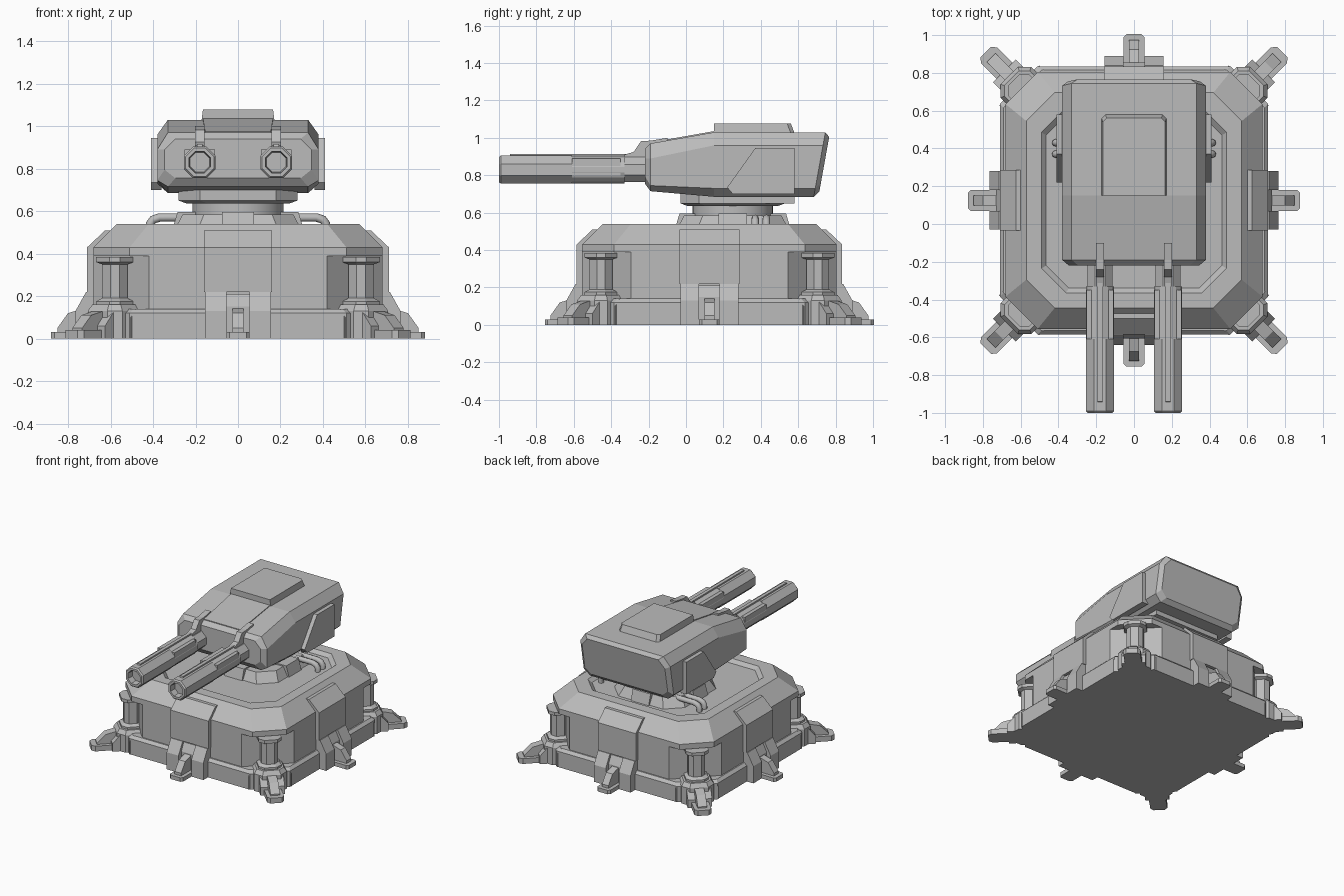
import bpy
import bmesh
import math
from mathutils import Matrix, Vector

cube = bpy.data.objects.get("Cube")
if cube:
    bpy.data.objects.remove(cube, do_unlink=True)

grey = bpy.data.materials.new("armour grey")
grey.use_nodes = True
tone = (0.5, 0.5, 0.5, 1)
grey.diffuse_color = tone
grey.node_tree.nodes["Principled BSDF"].inputs["Base Color"].default_value = tone

CENTRE = Matrix.Translation((0, 0.125, 0))
TURRET_Y = 0.25


def loft(name, rings, matrix=Matrix()):
    """Skin a stack of equal-length point rings and cap both ends."""
    bm = bmesh.new()
    loops = [[bm.verts.new(matrix @ Vector(p)) for p in ring] for ring in rings]
    n = len(loops[0])
    for a, b in zip(loops, loops[1:]):
        for i in range(n):
            j = (i + 1) % n
            bm.faces.new((a[i], a[j], b[j], b[i]))
    bm.faces.new(loops[0][::-1])
    bm.faces.new(loops[-1])
    bmesh.ops.recalc_face_normals(bm, faces=bm.faces)
    mesh = bpy.data.meshes.new(name)
    bm.to_mesh(mesh)
    bm.free()
    mesh.materials.append(grey)
    obj = bpy.data.objects.new(name, mesh)
    bpy.context.collection.objects.link(obj)
    return obj


def octagon(hx, hy, cut, z):
    """Rectangle with cut corners."""
    return [(hx, -hy + cut, z), (hx, hy - cut, z), (hx - cut, hy, z), (-hx + cut, hy, z),
            (-hx, hy - cut, z), (-hx, -hy + cut, z), (-hx + cut, -hy, z), (hx - cut, -hy, z)]


def stack(name, levels, matrix=CENTRE):
    """Loft of square cut-corner rings from (half size, cut, height)."""
    return loft(name, [octagon(h, h, c, z) for h, c, z in levels], matrix)


def slab(name, profile, lo, hi, matrix=Matrix()):
    """Extrude a profile in the XZ plane along Y."""
    return loft(name, [[(u, y, z) for u, z in profile] for y in (lo, hi)], matrix)


def side_slab(name, profile, lo, hi):
    """Extrude a profile in the YZ plane along X."""
    return loft(name, [[(x, y, z) for y, z in profile] for x in (lo, hi)])


def tube(name, x, z, sides, rings):
    """Turned part along Y from (y, radius)."""
    def ring(y, r):
        angles = [math.tau * (i + 0.5) / sides for i in range(sides)]
        return [(x + r * math.cos(a), y, z + r * math.sin(a)) for a in angles]
    return loft(name, [ring(y, r) for y, r in rings])


def spin(angle):
    return CENTRE @ Matrix.Rotation(math.radians(angle), 4, "Z")


# Base: skirt, walls, sloped roof with a shallow sunken deck
stack("base_skirt", [(0.71, 0.2, 0), (0.71, 0.2, 0.12), (0.69, 0.2, 0.14)])
stack("base_lower_wall", [(0.68, 0.26, 0.01), (0.68, 0.26, 0.4)])
stack("base_upper_wall", [(0.68, 0.17, 0.39), (0.68, 0.17, 0.43), (0.57, 0.15, 0.54),
                          (0.49, 0.13, 0.54), (0.465, 0.12, 0.515), (0.43, 0.11, 0.515)])

# Side panels with their small feet
panel = [(0.65, 0.22), (0.71, 0.22), (0.71, 0.43), (0.625, 0.51), (0.59, 0.51), (0.65, 0.43)]
housing = [(0.66, 0), (0.765, 0), (0.765, 0.13), (0.715, 0.22), (0.66, 0.22)]
for side, angle in (("left", 0), ("back", 90), ("right", 180), ("front", 270)):
    m = spin(angle)
    slab(side + "_panel", panel, -0.16, 0.16, m)
    for k in (-1, 1):
        slab(side + "_foot_housing", housing, k * 0.055, k * 0.155, m)
    slab(side + "_foot_core", [(0.66, 0), (0.73, 0), (0.73, 0.15), (0.7, 0.21), (0.66, 0.21)],
         -0.06, 0.06, m)
    loft(side + "_foot_toe", [[(0.7, -0.055, z), (0.865, -0.055, z), (0.88, -0.04, z),
                               (0.88, 0.04, z), (0.865, 0.055, z), (0.7, 0.055, z)]
                              for z in (0, 0.03)], m)
    slab(side + "_foot_rib", [(0.7, 0), (0.85, 0), (0.85, 0.05), (0.8, 0.12), (0.7, 0.15)],
         -0.027, 0.027, m)

# Corner posts and diagonal feet
for angle in (45, 135, 225, 315):
    m = spin(angle)
    post = m @ Matrix.Translation((0.82, 0, 0))
    stack("corner_pad", [(0.115, 0.05, 0), (0.115, 0.05, 0.13), (0.095, 0.04, 0.16)], post)
    stack("corner_post", [(0.08, 0.035, 0.15), (0.08, 0.035, 0.175), (0.058, 0.03, 0.19),
                          (0.058, 0.03, 0.35), (0.08, 0.035, 0.36), (0.08, 0.035, 0.385)], post)
    slab("corner_foot_shoulder", [(0.76, 0), (0.97, 0), (0.97, 0.06), (0.9, 0.14), (0.76, 0.14)],
         -0.085, 0.085, m)
    loft("corner_foot_toe", [[(0.85, -0.06, z), (1.085, -0.06, z), (1.11, -0.04, z),
                              (1.11, 0.04, z), (1.085, 0.06, z), (0.85, 0.06, z)]
                             for z in (0, 0.04)], m)
    slab("corner_foot_rib", [(0.85, 0), (1.07, 0), (1.07, 0.05), (1.01, 0.11), (0.85, 0.15)],
         -0.033, 0.033, m)
    for k in (-1, 1):
        slab("corner_flange", [(0.74, 0), (0.86, 0), (0.86, 0.1), (0.83, 0.14), (0.74, 0.14)],
             k * 0.08, k * 0.15, m)

# Turning ring
ring = Matrix.Translation((0, TURRET_Y, 0))
stack("ring_plinth", [(0.3, 0.11, 0.51), (0.26, 0.1, 0.585)], ring)
for angle in (0, 90, 180, 270):
    slab("ring_block", [(0.2, 0.51), (0.31, 0.51), (0.285, 0.595), (0.2, 0.595)], -0.075, 0.075,
         ring @ Matrix.Rotation(math.radians(angle), 4, "Z"))
bpy.ops.mesh.primitive_cylinder_add(vertices=40, radius=0.215, depth=0.12,
                                    location=(0, TURRET_Y, 0.6))
bpy.context.object.name = "turret_bearing"
bpy.context.object.data.materials.append(grey)
bpy.ops.object.shade_smooth_by_angle()
loft("turret_collar", [octagon(h, h, 0.1, z) for h, z in ((0.24, 0.635), (0.28, 0.65), (0.28, 0.7))],
     ring)
side_slab("turret_underplate", [(0.15, 0.65), (0.58, 0.65), (0.58, 0.75), (0.15, 0.75)], -0.28, 0.28)

# Paired deck pipes
for k in (-1, 1):
    for y in (0.37, 0.43):
        curve = bpy.data.curves.new("deck_pipe", "CURVE")
        curve.dimensions = "3D"
        curve.bevel_depth = 0.02
        curve.bevel_resolution = 2
        curve.materials.append(grey)
        spline = curve.splines.new("POLY")
        path = ((0.22, 0.57), (0.37, 0.57), (0.4, 0.56), (0.415, 0.54), (0.415, 0.51))
        spline.points.add(len(path) - 1)
        for point, (x, z) in zip(spline.points, path):
            point.co = (k * x, y, z, 1)
        bpy.context.collection.objects.link(bpy.data.objects.new("deck_pipe", curve))


# Turret hull: cut-corner sections from front to a raked back
def section(y, half, low, high, cut_x, cut_low, cut_high, rake=0):
    right = [(half - cut_x, low), (half, low + cut_low), (half, high - cut_high), (half - cut_x, high)]
    outline = right + [(-x, z) for x, z in reversed(right)]
    return [(x, y + rake * (z - 1.03), z) for x, z in outline]


loft("turret_hull", [
    section(-0.22, 0.345, 0.755, 0.94, 0.05, 0.04, 0.05),
    section(-0.19, 0.38, 0.715, 0.97, 0.05, 0.03, 0.08),
    section(0.15, 0.38, 0.685, 1.03, 0.05, 0.045, 0.07),
    section(0.745, 0.38, 0.685, 1.03, 0.05, 0.045, 0.07, 0.18),
    section(0.77, 0.35, 0.715, 1.005, 0.05, 0.045, 0.06, 0.18)])

# Roof hatch and the sloped plate in front of it
loft("roof_hatch", [
    [(-0.175, 0.15, 1.0), (0.175, 0.15, 1.0), (0.175, 0.57, 1.0), (0.155, 0.59, 1.0),
     (-0.155, 0.59, 1.0), (-0.175, 0.57, 1.0)],
    [(-0.165, 0.15, 1.078), (0.165, 0.15, 1.078), (0.165, 0.54, 1.078), (0.145, 0.56, 1.078),
     (-0.145, 0.56, 1.078), (-0.165, 0.54, 1.078)]])
loft("roof_slope_plate", [
    [(-0.155, -0.19, z), (0.155, -0.19, z), (0.165, 0.15, z + 0.06), (-0.165, 0.15, z + 0.06)]
    for z in (0.96, 0.976)])

cheek = [(0.22, 0.735), (0.37, 0.945), (0.58, 0.945), (0.58, 0.7), (0.25, 0.7)]
for k, side in ((-1, "right"), (1, "left")):
    side_slab(side + "_cheek_plate", cheek, k * 0.36, k * 0.41)
    # Gun: mantle, sleeve, octagonal barrel with a bored muzzle, rib and bracket
    x, z = k * 0.18, 0.83
    tube(side + "_gun_mantle", x, z, 8, [(-0.18, 0.072), (-0.36, 0.072)])
    tube(side + "_gun_sleeve", x, z, 16, [(-0.33, 0.075), (-0.63, 0.075)])
    tube(side + "_gun_barrel", x, z, 8, [
        (-0.61, 0.081), (-0.99, 0.081), (-1.0, 0.072), (-1.0, 0.055), (-0.95, 0.05)])
    side_slab(side + "_gun_sleeve_wing", [(-0.61, 0.8), (-0.35, 0.8), (-0.35, 0.89), (-0.61, 0.89)],
              x - 0.072, x + 0.072)
    side_slab(side + "_gun_rib", [(-0.95, 0.88), (-0.2, 0.88), (-0.2, 0.915), (-0.94, 0.915)],
              x - 0.013, x + 0.013)
    side_slab(side + "_gun_bracket", [(-0.33, 0.88), (-0.33, 0.91), (-0.28, 0.925), (-0.24, 0.983),
                                      (-0.19, 0.985), (-0.1, 1.0), (-0.1, 0.88)],
              x - 0.022, x + 0.022)
